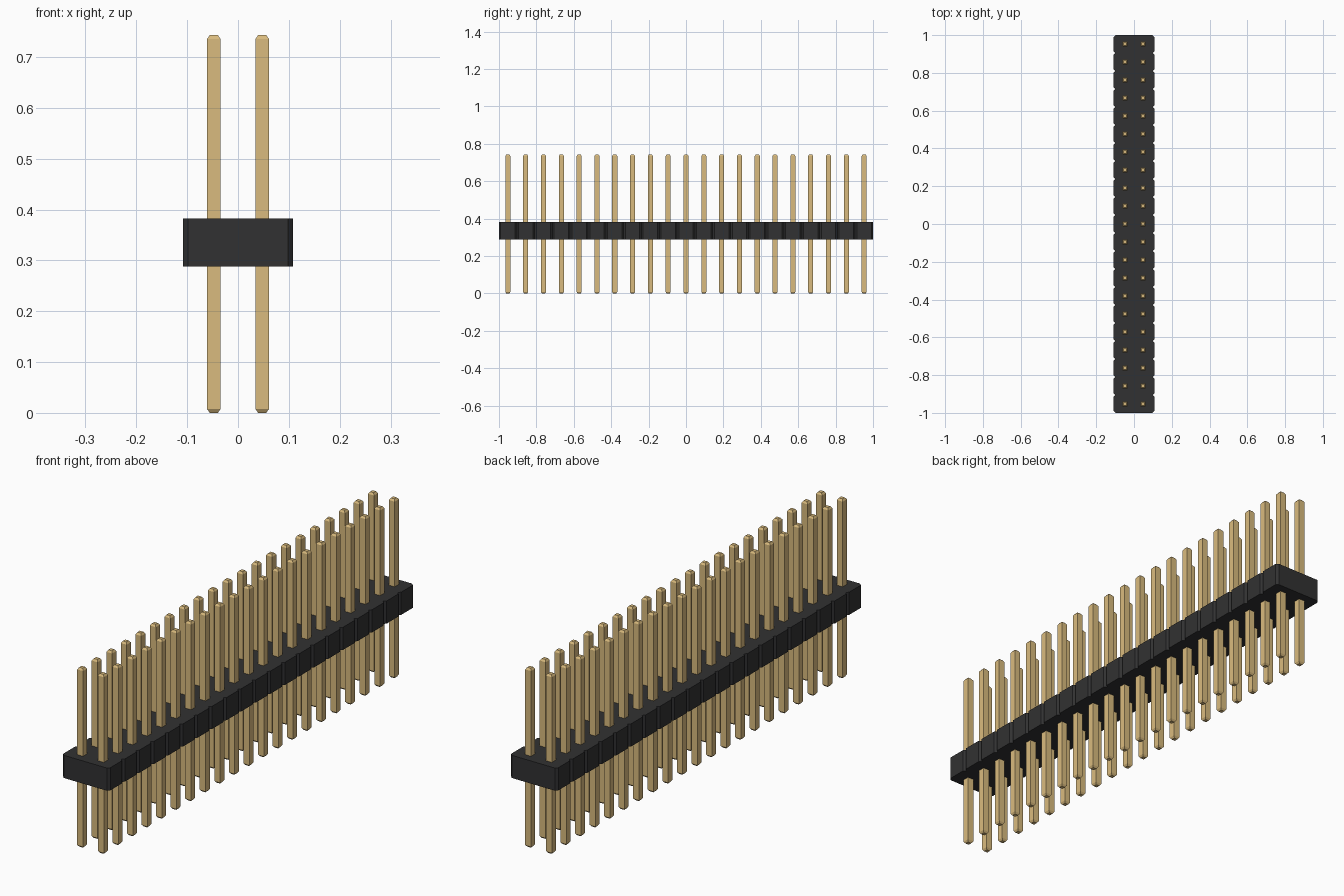
import bpy, bmesh

cube = bpy.data.objects.get("Cube")
if cube:
    bpy.data.objects.remove(cube, do_unlink=True)

ROWS = 21
PITCH = 2 / ROWS
HEIGHT = 0.743
BODY_LOW, BODY_HIGH = 0.288, 0.382
BODY_HALF = 0.108
CHAMFER = 0.0095
PIN_HALF, TIP_HALF, TIP = 0.0135, 0.008, 0.008


def material(name, color):
    m = bpy.data.materials.new(name)
    m.use_nodes = True
    m.diffuse_color = (*color, 1)
    bsdf = next(n for n in m.node_tree.nodes if n.type == 'BSDF_PRINCIPLED')
    bsdf.inputs["Base Color"].default_value = (*color, 1)
    return m


def finish(name, bm, mat):
    bmesh.ops.recalc_face_normals(bm, faces=bm.faces)
    mesh = bpy.data.meshes.new(name)
    bm.to_mesh(mesh)
    bm.free()
    mesh.materials.append(mat)
    return add_object(name, mesh)


def add_object(name, mesh):
    obj = bpy.data.objects.new(name, mesh)
    bpy.context.collection.objects.link(obj)
    return obj


black = material("black plastic", (0.031, 0.031, 0.032))
gold = material("gold metal", (0.70, 0.50, 0.21))

# Housing: one outline with a chamfered notch between neighbouring segments
side = []
for i in range(ROWS):
    y = -1 + i * PITCH
    if i == 0:
        side.append((BODY_HALF - CHAMFER, y))
    side += [(BODY_HALF, y + CHAMFER),
             (BODY_HALF, y + PITCH - CHAMFER),
             (BODY_HALF - CHAMFER, y + PITCH)]
outline = side + [(-x, y) for x, y in reversed(side)]
bm = bmesh.new()
base = bm.faces.new([bm.verts.new((x, y, BODY_LOW)) for x, y in outline])
top = bmesh.ops.extrude_face_region(bm, geom=[base], use_keep_orig=True)
verts = [g for g in top["geom"] if isinstance(g, bmesh.types.BMVert)]
bmesh.ops.translate(bm, verts=verts, vec=(0, 0, BODY_HIGH - BODY_LOW))
finish("housing", bm, black)

# Pin: square post with tapered tips at both ends
bm = bmesh.new()
rings = []
for z, h in ((0, TIP_HALF), (TIP, PIN_HALF), (HEIGHT - TIP, PIN_HALF), (HEIGHT, TIP_HALF)):
    rings.append([bm.verts.new((sx * h, sy * h, z))
                  for sx, sy in ((-1, -1), (1, -1), (1, 1), (-1, 1))])
for low, high in zip(rings, rings[1:]):
    for k in range(4):
        n = (k + 1) % 4
        bm.faces.new((low[k], low[n], high[n], high[k]))
bm.faces.new(rings[0])
bm.faces.new(rings[-1])
first = finish("pin", bm, gold)

# Two rows of pins sharing one mesh
pin_mesh = first.data
bpy.data.objects.remove(first)
for label, sign in (("right", -1), ("left", 1)):
    for i in range(ROWS):
        pin = add_object(f"{label}_pin_{i + 1}", pin_mesh)
        pin.location = (sign * PITCH / 2, -1 + (i + 0.5) * PITCH, 0)
